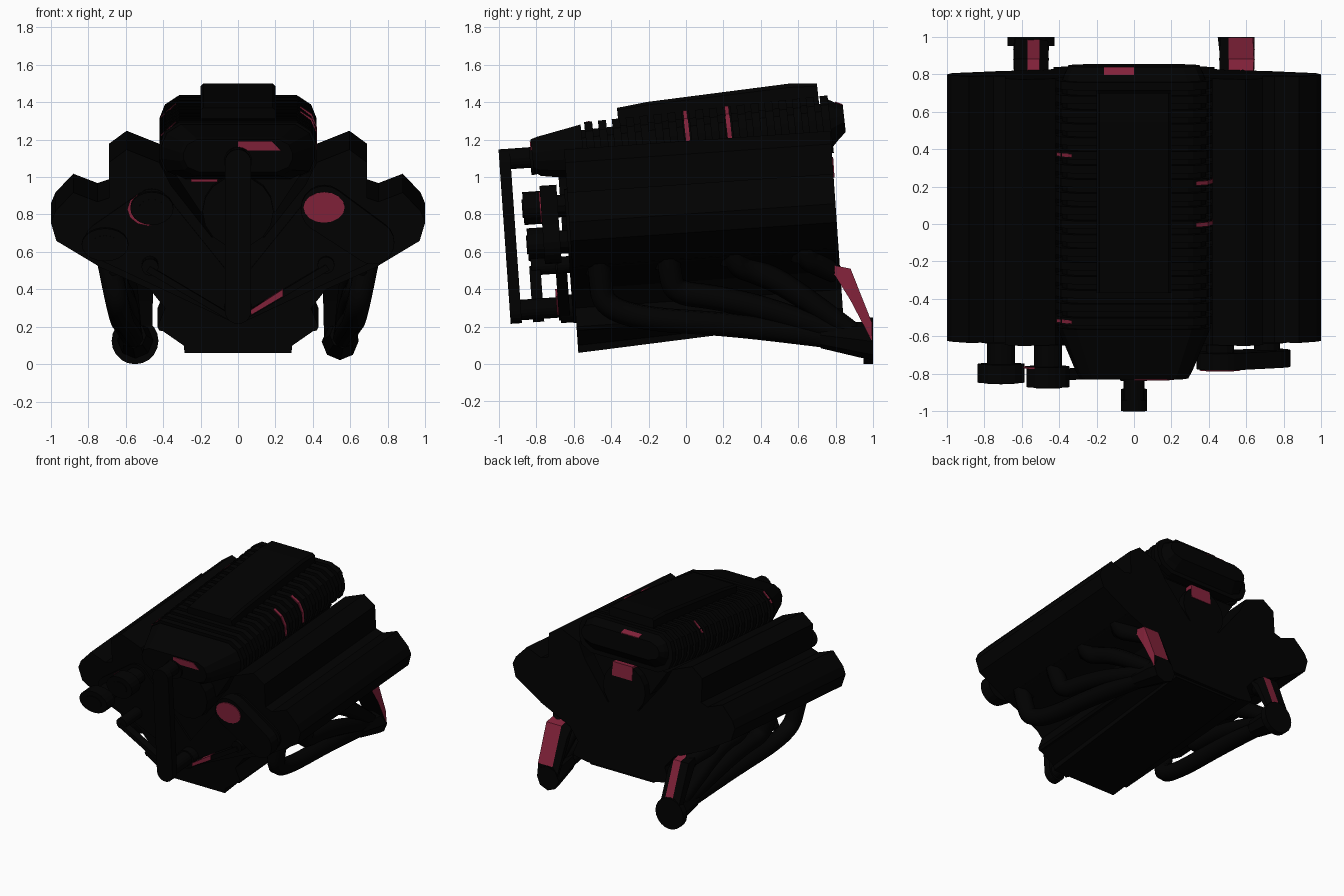
import bpy, bmesh, math
from mathutils import Vector, Matrix
from mathutils.geometry import convex_hull_2d

if "Cube" in bpy.data.objects:
    bpy.data.objects.remove(bpy.data.objects["Cube"])


def material(name, col):
    m = bpy.data.materials.new(name)
    m.diffuse_color = (*col, 1)
    m.use_nodes = True
    m.node_tree.nodes["Principled BSDF"].inputs["Base Color"].default_value = m.diffuse_color
    return m


BLACK = material("engine black", (0.0003, 0.0003, 0.0003))
RED = material("dark crimson", (0.23, 0.016, 0.043))
TILT, BLOWER_TILT = math.radians(4), math.radians(6.3)


def add_object(name, bm, mat, tilt=0.0):
    bmesh.ops.recalc_face_normals(bm, faces=bm.faces)
    bm.transform(Matrix.Rotation(tilt, 4, 'X'))
    me = bpy.data.meshes.new(name)
    bm.to_mesh(me)
    bm.free()
    me.materials.append(mat)
    ob = bpy.data.objects.new(name, me)
    bpy.context.collection.objects.link(ob)
    return ob


def loft(name, sections, mat=BLACK, tilt=TILT, side=1):
    """Skin equal-sized (x, z) outlines placed along y."""
    bm = bmesh.new()
    rings = [[bm.verts.new((x * side, y, z)) for x, z in pts] for y, pts in sections]
    for a, b in zip(rings, rings[1:]):
        for i in range(len(a)):
            j = (i + 1) % len(a)
            bm.faces.new((a[i], a[j], b[j], b[i]))
    bm.faces.new(rings[0])
    bm.faces.new(rings[-1])
    return add_object(name, bm, mat, tilt)


def prism(name, pts, y0, y1, mat=BLACK, tilt=TILT, side=1):
    return loft(name, [(y0, pts), (y1, pts)], mat, tilt, side)


def sym(half):
    return half + [(-x, z) for x, z in reversed(half)]


def box2(x0, x1, z0, z1):
    return [(x0, z0), (x1, z0), (x1, z1), (x0, z1)]


def circle(x, z, r, n=20, rz=None):
    rz = rz or r
    return [(x + r * math.cos(2 * math.pi * i / n), z + rz * math.sin(2 * math.pi * i / n)) for i in range(n)]


def hull(*circles):
    pts = [Vector(p) for c in circles for p in circle(*c)]
    return [tuple(pts[i]) for i in convex_hull_2d(pts)]


def tube(name, pts, radii):
    """Smooth bent pipe through (x, y, z) points; returns a mesh object."""
    cu = bpy.data.curves.new(name + "_path", 'CURVE')
    cu.dimensions = '3D'
    cu.bevel_depth, cu.bevel_resolution, cu.resolution_u = 1.0, 2, 5
    cu.use_fill_caps = True
    sp = cu.splines.new('NURBS')
    sp.points.add(len(pts) - 1)
    for p, co, r in zip(sp.points, pts, radii):
        p.co, p.radius = (*co, 1), r
    sp.use_endpoint_u, sp.order_u = True, 3
    tmp = bpy.data.objects.new(name + "_tmp", cu)
    bpy.context.collection.objects.link(tmp)
    bpy.context.view_layer.update()
    me = bpy.data.meshes.new_from_object(tmp.evaluated_get(bpy.context.evaluated_depsgraph_get()))
    bpy.data.objects.remove(tmp)
    bm = bmesh.new()
    bm.from_mesh(me)
    for f in bm.faces:
        f.smooth = True
    return add_object(name, bm, BLACK)


# Crankcase and oil pan
F, B = -0.57, 0.857
prism("crankcase", sym([(0.3, 0.2), (0.42, 0.22), (0.43, 0.24), (0.39, 0.34), (0.47, 0.44),
                        (0.74, 0.56), (0.36, 1.0), (0.14, 0.72)]), F, B)
loft("oil_pan", [(F, sym([(0.285, 0.10), (0.29, 0.14), (0.42, 0.23)])),
                 (B - 0.02, sym([(0.285, 0.18), (0.29, 0.20), (0.42, 0.235)]))])

# Cylinder heads with twin cam covers
HEAD = [(0.72, 0.55), (0.97, 0.70), (1.0, 0.80), (0.975, 0.86), (0.88, 0.96), (0.75, 0.91), (0.69, 0.93),
        (0.69, 1.12), (0.595, 1.19), (0.42, 1.12), (0.35, 0.98)]
for s in (1, -1):
    prism("cylinder_head", HEAD, F, B, side=s)
    # V-shaped front covers and small idlers
    prism("front_cover", hull((0, 0.34, 0.08), (0.72, 0.70, 0.10), (0.46, 0.88, 0.10)), -0.585, F + 0.01, side=s)
    prism("idler_pulley", circle(0.47, 0.575, 0.045), -0.79 if s < 0 else -0.65, -0.58, side=s)
    # Lower belt runs, staggered front to back
    y = -0.80 if s < 0 else -0.66
    prism("lower_belt_run", [(0.0, 0.30), (0.03, 0.28), (0.49, 0.55), (0.47, 0.58)], y, y + 0.06, side=s)

# Valley housing under the blower
prism("valley_housing", circle(0, 0.86, 0.19, 16), -0.61, B)
prism("blower_pedestal", sym([(0.2, 0.85), (0.34, 1.06)]), -0.5, 0.8)
prism("pedestal_rear_plate", box2(-0.07, 0.11, 0.94, 1.05), 0.8, 0.862, RED)

# Right timing cover on shafts, with red cap
prism("timing_cover", hull((0.46, 0.88, 0.125), (0.72, 0.70, 0.115)), -0.715, -0.625)
prism("timing_cap", circle(0.46, 0.89, 0.11, 16, 0.082), -0.722, -0.71, RED)
prism("timing_shaft", circle(0.46, 0.89, 0.075, 12, 0.06), -0.63, F)
prism("timing_shaft", circle(0.71, 0.70, 0.07, 12, 0.06), -0.63, F)

# Left pulleys on shafts
for x, z, r, y0, y1 in ((-0.46, 0.89, 0.115, -0.81, -0.70), (-0.71, 0.695, 0.125, -0.80, -0.70)):
    prism("accessory_pulley", circle(x, z, r, 20, 0.088), y0, y1)
    prism("accessory_hub", circle(x, z, r * 0.6, 16, 0.05), y0 - 0.006, y1)
    prism("accessory_shaft", circle(x, z, 0.075, 16, 0.06), y1, F)
prism("pulley_red_washer", circle(-0.48, 0.88, 0.112, 12, 0.09), -0.71, -0.702, RED)

# Central drive belt, pulleys and shafts
prism("drive_belt", hull((0, 1.145, 0.07), (0, 0.35, 0.07)), -0.92, -0.86)
prism("upper_belt_shaft", circle(0, 1.16, 0.055), -0.9, -0.6)
prism("lower_belt_shaft", circle(0, 0.35, 0.055), -0.9, F)
prism("crank_pulley", circle(0, 0.34, 0.075), -0.65, F)
prism("front_cover_red_strip", [(0.07, 0.31), (0.24, 0.41), (0.24, 0.448), (0.07, 0.338)], -0.67, -0.615, RED)


# Supercharger: body, ribs, top plate, snout and rear cap
def blower(w, z0, z1):
    h = z1 - z0
    return sym([(w * 0.72, z0), (w * 0.93, z0 + h * 0.15), (w, z0 + h * 0.38), (w, z0 + h * 0.6),
                (w * 0.93, z0 + h * 0.84), (w * 0.75, z1)])


T = BLOWER_TILT
prism("blower_body", blower(0.385, 1.04, 1.305), -0.42, 0.9, tilt=T)
for i in range(18):
    y = -0.40 + i * 0.0745
    prism("blower_rib", blower(0.42, 1.035, 1.345), y, y + 0.043, tilt=T)
    if i in (7, 10):
        prism("rib_red_edge", [(0.418, 1.14), (0.423, 1.14), (0.423, 1.23), (0.395, 1.305), (0.33, 1.348), (0.33, 1.34),
                               (0.39, 1.295), (0.418, 1.23)], y + 0.01, y + 0.032, RED, T)
    if i in (0, 12):
        prism("rib_red_edge", [(-0.41, 1.27), (-0.33, 1.343), (-0.33, 1.348), (-0.415, 1.272)],
              y + 0.012, y + 0.03, RED, T)
loft("blower_top_plate", [(-0.217, sym([(0.2, 1.3), (0.2, 1.39), (0.185, 1.402)])),
                          (-0.05, sym([(0.2, 1.3), (0.2, 1.40), (0.185, 1.416)])),
                          (0.71, sym([(0.2, 1.3), (0.2, 1.41), (0.185, 1.43)])),
                          (0.86, sym([(0.2, 1.3), (0.2, 1.40), (0.185, 1.414)]))], tilt=T)
loft("blower_snout", [(-0.695, blower(0.29, 1.11, 1.285)), (-0.66, blower(0.31, 1.085, 1.295)),
                      (-0.42, blower(0.41, 1.04, 1.335))], tilt=T)
loft("blower_rear_cap", [(0.89, blower(0.39, 1.05, 1.335)), (0.94, blower(0.37, 1.10, 1.305)),
                         (0.985, blower(0.35, 1.14, 1.285))], tilt=T)
prism("snout_hub", circle(0, 1.17, 0.075), -0.71, -0.68, tilt=T)
prism("snout_red_panel", [(0, 1.225), (0.23, 1.225), (0.18, 1.275), (0, 1.275)], -0.70, -0.69, RED, T)
prism("snout_lower_red_strip", box2(-0.25, -0.11, 1.03, 1.045), -0.47, -0.42, RED, T)
loft("rear_red_strip", [(0.945, box2(-0.16, 0, 1.30, 1.308)), (0.985, box2(-0.16, 0, 1.28, 1.289))], RED, T)

# Exhaust headers: four primaries per side into a collector
for s in (1, -1):
    runs = [
        [(.70, -.47, .60), (.67, -.46, .45), (.64, -.44, .31), (.62, -.22, .24), (.60, .2, .215), (.57, .6, .17), (.55, .95, .11)],
        [(.70, -.10, .63), (.67, -.09, .50), (.63, -.06, .38), (.61, .15, .36), (.59, .5, .28), (.56, .95, .12)],
        [(.70, .25, .65), (.67, .26, .53), (.62, .36, .50), (.60, .55, .42), (.56, .95, .13)],
        [(.70, .63, .67), (.67, .64, .57), (.63, .70, .54), (.58, .80, .48)],
    ]
    for pts in runs:
        tube("exhaust_primary", [(s * x, y, z) for x, y, z in pts], [0.066] * (len(pts) - 1) + [0.05])
        x, y, z = pts[0]
        tube("exhaust_port", [(s * (x - .04), y, z), (s * (x - .06), y, z - .06), (s * (x - .07), y, z - .12)],
             [0.09, 0.09, 0.07])

    # Rear downpipe: tapered, with crimson rear panel (outer face too on the right)
    def pipe(z0, z1, w):
        return [(0.55 - w, z0), (0.55 + w, z0), (0.55 + w * 0.95, z1),
                (0.57 if s < 0 else 0.62, z1), (0.505, z1), (0.55 - w, (z0 + z1) / 2)]
    ob = loft("rear_downpipe", [(0.78, pipe(0.50, 0.53, 0.09)), (0.88, pipe(0.34, 0.51, 0.095)),
                                (0.995, pipe(0.12, 0.22, 0.09))], tilt=0, side=s)
    ob.data.materials.append(RED)
    for p in ob.data.polygons:
        n, x = p.normal, abs(p.center.x)
        rear = n.z > 0.1 and 0.51 < x < (0.565 if s < 0 else 0.66)
        if rear or (s > 0 and n.x > 0.6):
            p.material_index = 1
    loft("exhaust_collector", [(0.72, circle(0.56, 0.155, 0.07, 8)),
                               (0.93, circle(0.55, 0.13, 0.095, 8)),
                               (1.0, circle(0.545, 0.12, 0.098, 8))], tilt=0, side=s)
prism("collector_flange", circle(-0.55, 0.125, 0.125), 0.95, 1.0, tilt=0)
